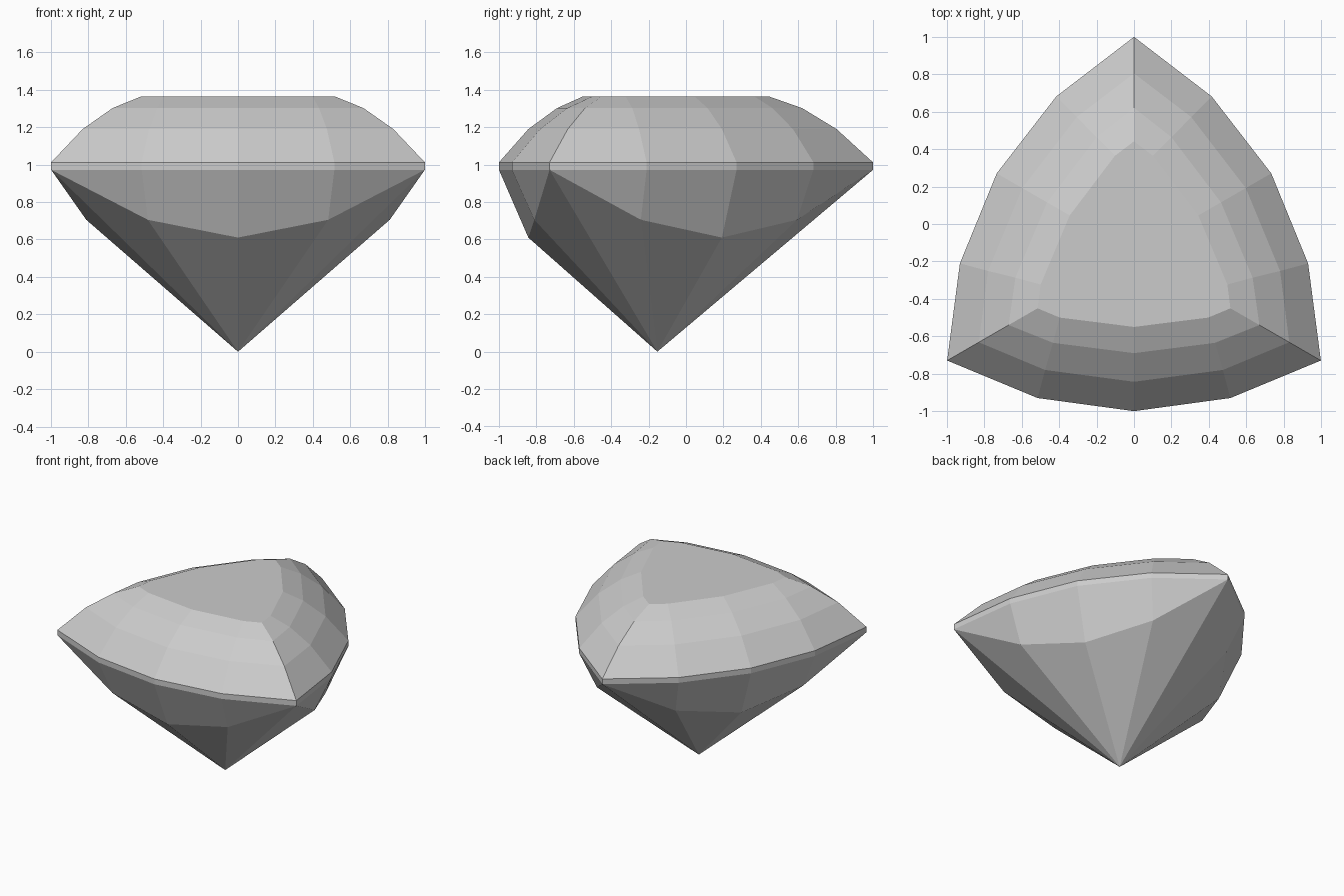
import bpy
import bmesh
from math import cos, sin, pi

if "Cube" in bpy.data.objects:
    bpy.data.objects.remove(bpy.data.objects["Cube"], do_unlink=True)

CENTRE_Y = -0.153
SIDES = 3

grey = bpy.data.materials.new("gem_grey")
grey.use_nodes = True
grey.diffuse_color = (0.6, 0.6, 0.6, 1)
grey.node_tree.nodes["Principled BSDF"].inputs["Base Color"].default_value = (0.6, 0.6, 0.6, 1)


def ring(z, corner, shoulder, middle):
    """Three-fold ring: corner radius, shoulder point (x, depth), middle depth."""
    sx, sd = shoulder
    c = corner
    side = [(-c * cos(pi / 6), -c * sin(pi / 6)), (-sx, -sd), (0, -middle), (sx, -sd)]
    points = []
    for k in range(SIDES):
        a = 2 * pi * k / SIDES
        points += [(x * cos(a) - y * sin(a), x * sin(a) + y * cos(a) + CENTRE_Y, z)
                   for x, y in side]
    return points


def build(name, rings, cap=False, apex=None):
    """Bridge rings with flat facets, merging any shared corner points."""
    bm = bmesh.new()
    loops = [[bm.verts.new(p) for p in r] for r in rings]
    for a, b in zip(loops, loops[1:]):
        for i in range(len(a)):
            j = (i + 1) % len(a)
            bm.faces.new((a[i], a[j], b[j], b[i]))
    if cap:
        bm.faces.new(loops[-1])
    if apex:
        tip = bm.verts.new(apex)
        last = loops[-1]
        for i in range(len(last)):
            bm.faces.new((last[i], last[(i + 1) % len(last)], tip))
    bmesh.ops.remove_doubles(bm, verts=bm.verts, dist=0.0005)
    if apex:
        bmesh.ops.reverse_faces(bm, faces=bm.faces)
    mesh = bpy.data.meshes.new(name)
    bm.to_mesh(mesh)
    bm.free()
    mesh.materials.append(grey)
    obj = bpy.data.objects.new(name, mesh)
    bpy.context.collection.objects.link(obj)
    return obj


outline = (1.153, (0.515, 0.777), 0.847)
girdle_top = ring(1.012, *outline)
girdle_bottom = ring(0.972, *outline)

# Crown: three stepped facet bands up to the flat table
build("crown", [
    girdle_top,
    ring(1.19, 0.958, (0.475, 0.627), 0.69),
    ring(1.302, 0.774, (0.433, 0.482), 0.537),
    ring(1.365, 0.595, (0.397, 0.347), 0.397),
], cap=True)

# Girdle: thin upright band
build("girdle", [girdle_bottom, girdle_top])

# Pavilion: upper facets taper to nothing at the corners, lower ones meet at the tip
lower = ring(0.705, 1.153, (0.482, 0.658), 0.69)
for i, (x, y, z) in enumerate(lower):
    if i % 4 == 0:
        lower[i] = girdle_bottom[i]
    elif i % 4 == 2:
        lower[i] = (x, y, 0.61)
build("pavilion", [girdle_bottom, lower], apex=(0, CENTRE_Y, 0))
